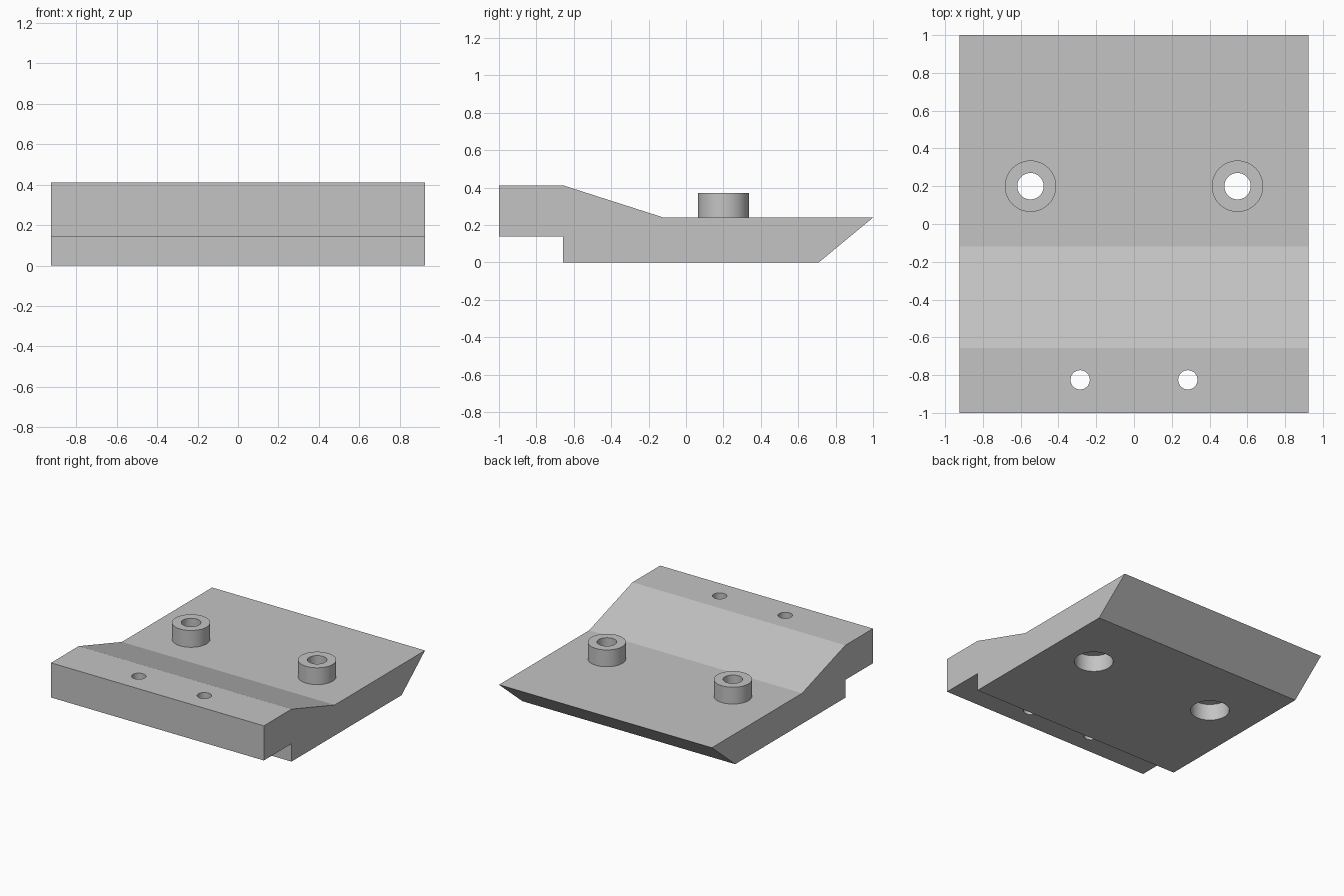
import bpy, bmesh, math

cube = bpy.data.objects.get("Cube")
if cube:
    bpy.data.objects.remove(cube, do_unlink=True)

grey = bpy.data.materials.new("light grey")
grey.use_nodes = True
grey.diffuse_color = (0.55, 0.55, 0.55, 1)
grey.node_tree.nodes["Principled BSDF"].inputs["Base Color"].default_value = grey.diffuse_color

HALF_WIDTH = 0.925
PLATE_TOP = 0.24


def finish(name, bm):
    bmesh.ops.recalc_face_normals(bm, faces=bm.faces[:])
    mesh = bpy.data.meshes.new(name)
    bm.to_mesh(mesh)
    bm.free()
    mesh.materials.append(grey)
    obj = bpy.data.objects.new(name, mesh)
    bpy.context.collection.objects.link(obj)
    return obj


def extruded(name, profile, half):
    """Extrude a (y, z) profile across the width."""
    bm = bmesh.new()
    face = bm.faces.new([bm.verts.new((-half, y, z)) for y, z in profile])
    grown = bmesh.ops.extrude_face_region(bm, geom=[face])["geom"]
    verts = [g for g in grown if isinstance(g, bmesh.types.BMVert)]
    bmesh.ops.translate(bm, verts=verts, vec=(2 * half, 0, 0))
    return finish(name, bm)


def cylinder(name, x, y, radius, bottom, top):
    bm = bmesh.new()
    bmesh.ops.create_cone(bm, cap_ends=True, segments=48, radius1=radius,
                          radius2=radius, depth=top - bottom)
    bmesh.ops.translate(bm, verts=bm.verts[:], vec=(x, y, (top + bottom) / 2))
    return finish(name, bm)


def combine(target, tool, operation):
    tool.hide_render = True
    mod = target.modifiers.new(operation.lower(), "BOOLEAN")
    mod.operation, mod.solver, mod.object = operation, "EXACT", tool
    bpy.context.view_layer.objects.active = target
    bpy.ops.object.modifier_apply(modifier=mod.name)
    bpy.data.objects.remove(tool, do_unlink=True)


# Plate with raised front lip, sloping step and undercut rear edge
plate = extruded("mounting_plate", [
    (-1, 0.14), (-0.657, 0.14), (-0.657, 0), (0.71, 0),
    (1, PLATE_TOP), (-0.12, PLATE_TOP), (-0.657, 0.412), (-1, 0.412)], HALF_WIDTH)

for side in (-1, 1):
    # Raised boss, bored through, with a wide counterbore underneath
    x, y = side * 0.548, 0.2
    combine(plate, cylinder("boss", x, y, 0.136, 0.2, 0.372), "UNION")
    combine(plate, cylinder("counterbore", x, y, 0.14, -0.1, 0.13), "DIFFERENCE")
    combine(plate, cylinder("bore", x, y, 0.07, -0.1, 0.5), "DIFFERENCE")
    # Small screw hole in the front lip
    combine(plate, cylinder("screw_hole", side * 0.285, -0.825, 0.051, -0.1, 0.6), "DIFFERENCE")

bpy.ops.object.select_all(action="DESELECT")
plate.select_set(True)
bpy.context.view_layer.objects.active = plate
bpy.ops.object.shade_smooth_by_angle(angle=math.radians(15))
